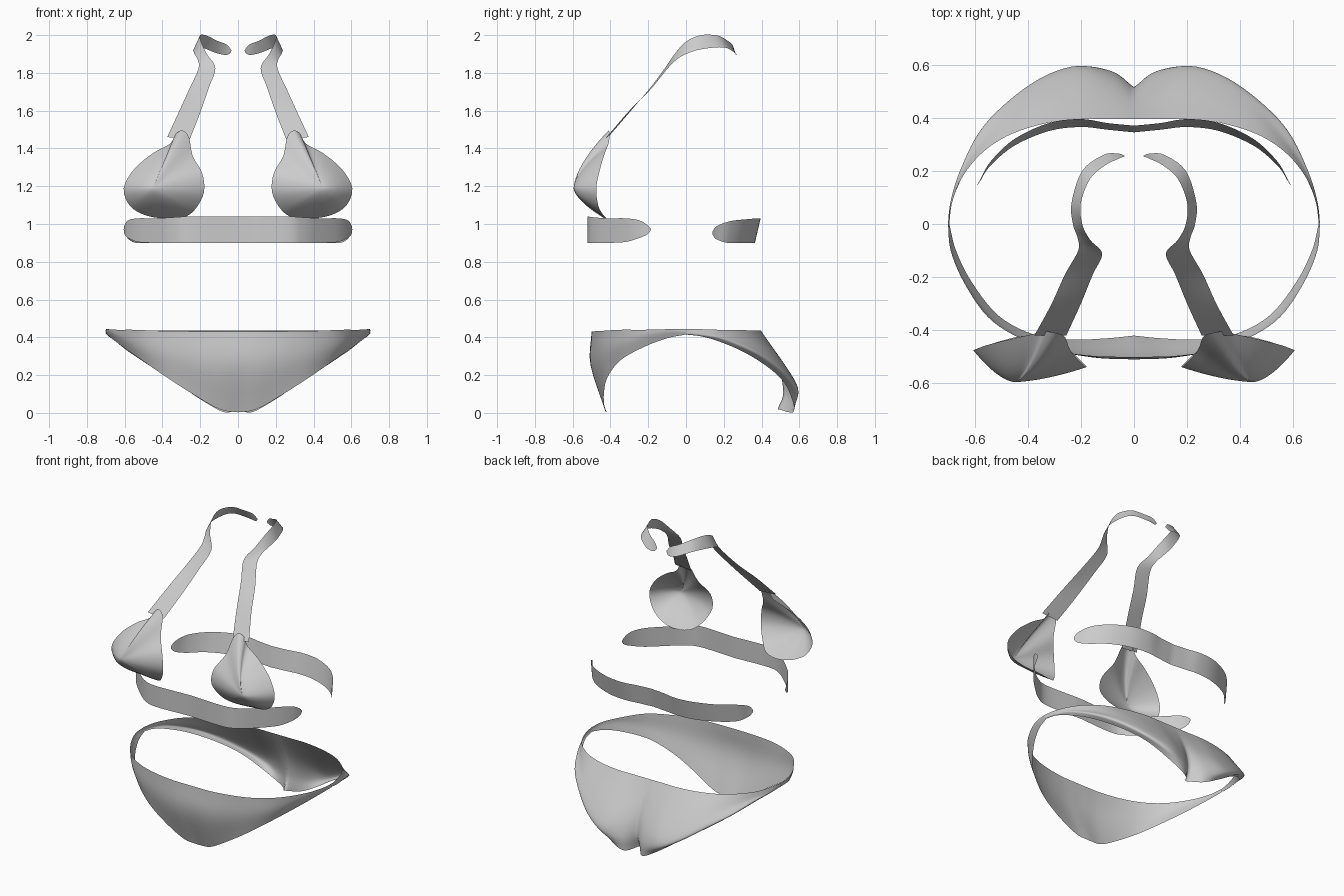
import bpy, bmesh
from mathutils import Vector


def spline(pts, n, closed=False):
    """Catmull-Rom resampling of control points into n segments per span."""
    p = [Vector(q) for q in pts]
    if closed:
        p = [p[-1]] + p + [p[0], p[1]]
    else:
        p = [2 * p[0] - p[1]] + p + [2 * p[-1] - p[-2]]
    out = []
    for i in range(1, len(p) - 2):
        a, b, c, d = p[i - 1:i + 3]
        for k in range(n):
            t = k / n
            out.append(0.5 * (2 * b + (c - a) * t + (2 * a - 5 * b + 4 * c - d) * t * t
                              + (3 * b - a - 3 * c + d) * t ** 3))
    if not closed:
        out.append(p[-2])
    return out


def grid_object(name, grid, closed=False):
    """Smooth mesh from rows of points, mirrored across x = 0."""
    bm = bmesh.new()
    vs = [[bm.verts.new(p) for p in row] for row in grid]
    n = len(vs[0])
    for r0, r1 in zip(vs, vs[1:]):
        for j in range(n if closed else n - 1):
            k = (j + 1) % n
            bm.faces.new((r0[j], r0[k], r1[k], r1[j]))
    bmesh.ops.remove_doubles(bm, verts=bm.verts, dist=0.0005)
    bmesh.ops.recalc_face_normals(bm, faces=bm.faces)
    for f in bm.faces:
        f.smooth = True
    me = bpy.data.meshes.new(name)
    bm.to_mesh(me)
    bm.free()
    ob = bpy.data.objects.new(name, me)
    bpy.context.collection.objects.link(ob)
    ob.modifiers.new("Mirror", 'MIRROR').merge_threshold = 0.001
    return ob


def sheet(name, rows, n=5, m=5):
    rows = [spline(r, n) for r in rows]
    cols = [spline(c, m) for c in zip(*rows)]
    return grid_object(name, cols)


# Cups: teardrop outline drawn in towards a rounded peak
outline = [(.295, -.41, 1.495), (.33, -.405, 1.475), (.36, -.41, 1.425), (.45, -.43, 1.375),
           (.55, -.455, 1.29), (.605, -.475, 1.19), (.575, -.465, 1.1), (.5, -.44, 1.05),
           (.40, -.42, 1.03), (.29, -.44, 1.035), (.225, -.49, 1.08), (.18, -.535, 1.17),
           (.19, -.53, 1.27), (.24, -.475, 1.36), (.26, -.425, 1.46)]
rim = spline(outline, 4, closed=True)
peak = Vector((.45, -.595, 1.19))
rings = []
for i in range(13):
    s = i / 12
    f = 1 - (1 - s) ** 1.6
    rings.append([Vector((p.x + (peak.x - p.x) * s,
                          p.y + (peak.y - p.y) * f,
                          p.z + (peak.z - p.z) * s)) for p in rim])
grid_object("cups", rings, closed=True)

# Halter straps: front inner edge twists to become the upper edge at the neck
strap_inner = [(.255, -.42, 1.45), (.2, -.3, 1.59), (.155, -.19, 1.72), (.12, -.112, 1.825),
               (.165, -.06, 1.90), (.195, 0, 1.965), (.2, .08, 2.0), (.165, .17, 1.997),
               (.11, .22, 1.97), (.06, .245, 1.95), (.035, .255, 1.92)]
strap_outer = [(.375, -.42, 1.46), (.31, -.3, 1.6), (.26, -.19, 1.71), (.21, -.1, 1.82),
               (.213, -.05, 1.87), (.23, 0, 1.90), (.235, .08, 1.925), (.195, .2, 1.935),
               (.115, .26, 1.905), (.06, .265, 1.895), (.037, .258, 1.91)]
sheet("neck_straps", [strap_inner, strap_outer])

# Front under-bust band with rounded ends
sheet("front_band", [
    [(0, -.51, 1.04), (.25, -.52, 1.04), (.35, -.485, 1.035), (.44, -.41, 1.03),
     (.53, -.32, 1.03), (.58, -.25, 1.02), (.6, -.205, .995), (.605, -.185, .972)],
    [(0, -.51, .90), (.25, -.52, .90), (.35, -.485, .90), (.44, -.41, .90),
     (.53, -.32, .905), (.58, -.25, .925), (.6, -.205, .945), (.605, -.185, .968)]])

# Back band, leaning outward at the top
sheet("back_band", [
    [(0, .37, 1.03), (.1, .38, 1.03), (.2, .395, 1.03), (.32, .38, 1.03),
     (.45, .32, 1.025), (.54, .235, 1.015), (.58, .165, .99), (.595, .14, .96)],
    [(0, .345, .90), (.1, .355, .90), (.2, .365, .90), (.32, .35, .90),
     (.45, .295, .90), (.54, .22, .90), (.58, .16, .92), (.595, .14, .945)]])

# Brief, front panel: waist edge, belly line, leg edge
sheet("brief_front", [
    [(0, -.5, .43), (.15, -.497, .43), (.3, -.475, .433), (.43, -.43, .435),
     (.55, -.35, .44), (.64, -.22, .44), (.69, -.1, .443), (.7, 0, .443)],
    [(0, -.505, .25), (.13, -.50, .25), (.28, -.475, .28), (.42, -.43, .32),
     (.54, -.35, .36), (.635, -.22, .405), (.685, -.1, .425), (.7, 0, .43)],
    [(0, -.42, .003), (.1, -.43, .02), (.24, -.435, .1), (.38, -.415, .19),
     (.51, -.345, .28), (.61, -.22, .35), (.67, -.1, .395), (.695, 0, .415)]])

# Brief, back panel: waist edge, two fuller rows with centre cleft, leg edge
sheet("brief_back", [
    [(0, .395, .435), (.1, .395, .435), (.22, .395, .435), (.35, .375, .435),
     (.48, .33, .437), (.58, .26, .44), (.65, .17, .44), (.685, .08, .443), (.7, 0, .443)],
    [(0, .485, .25), (.08, .52, .23), (.2, .55, .215), (.34, .48, .3),
     (.47, .41, .34), (.58, .3, .38), (.655, .18, .41), (.69, .08, .425), (.7, 0, .43)],
    [(0, .515, .11), (.08, .57, .1), (.21, .595, .115), (.34, .555, .18),
     (.47, .465, .26), (.58, .35, .33), (.655, .2, .39), (.69, .085, .412), (.7, 0, .42)],
    [(0, .485, .02), (.07, .565, .003), (.18, .565, .06), (.33, .52, .16),
     (.46, .43, .245), (.58, .3, .325), (.65, .17, .38), (.685, .08, .405), (.695, 0, .415)]])
